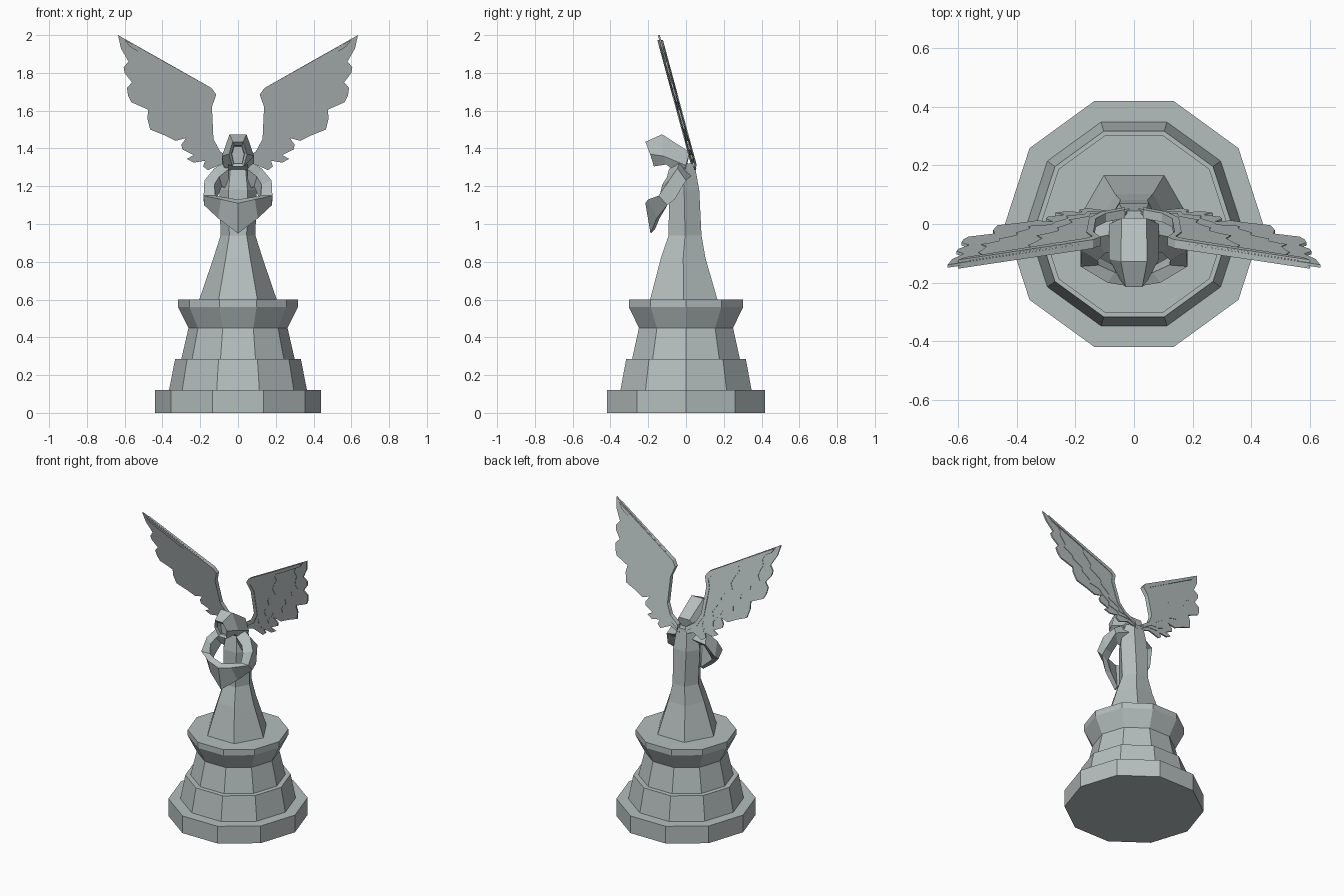
import bpy, bmesh, math

if "Cube" in bpy.data.objects:
    bpy.data.objects.remove(bpy.data.objects["Cube"])

stone = bpy.data.materials.new("grey_stone")
stone.diffuse_color = (0.46, 0.51, 0.51, 1)
stone.use_nodes = True
stone.node_tree.nodes["Principled BSDF"].inputs["Base Color"].default_value = stone.diffuse_color


def finish(name, bm, mirror=False):
    bmesh.ops.recalc_face_normals(bm, faces=bm.faces[:])
    me = bpy.data.meshes.new(name)
    bm.to_mesh(me)
    bm.free()
    me.materials.append(stone)
    ob = bpy.data.objects.new(name, me)
    bpy.context.collection.objects.link(ob)
    if mirror:
        ob.modifiers.new("mirror", 'MIRROR').use_axis[0] = True
    return ob


def loft(name, rings, cap_start=True, cap_end=True, mirror=False):
    """Skin a list of rings that all have the same number of points."""
    bm = bmesh.new()
    vs = [[bm.verts.new(p) for p in r] for r in rings]
    n = len(rings[0])
    for a, b in zip(vs, vs[1:]):
        for i in range(n):
            j = (i + 1) % n
            bm.faces.new((a[i], a[j], b[j], b[i]))
    if cap_start:
        bm.faces.new(vs[0])
    if cap_end:
        bm.faces.new(vs[-1])
    return finish(name, bm, mirror)


def ring(n, z, rx, ry, cy=0.0):
    return [(rx * math.cos(i * math.tau / n), cy + ry * math.sin(i * math.tau / n), z)
            for i in range(n)]


# ten-sided stepped pedestal
pedestal = [(0, .44), (.12, .44), (.12, .365), (.285, .333), (.285, .30),
            (.45, .262), (.56, .318), (.60, .318)]
loft("pedestal", [ring(10, z, r, r) for z, r in pedestal])

# six-sided robe: height, half width, half depth, centre y
robe = [(.60, .205, .178, -.012), (.82, .13, .118, -.015), (.94, .092, .087, -.005),
        (1.18, .10, .08, -.01), (1.32, .075, .055, -.01)]
loft("robe", [ring(6, z, rx, d / math.sin(math.pi / 3), cy) for z, rx, d, cy in robe])


# bowed hooded head: each ring is top, middle and bottom pairs
def hood_ring(*pairs):
    right = [(x, y, z) for x, y, z in pairs]
    return right + [(-x, y, z) for x, y, z in reversed(pairs)]


loft("hooded_head", [
    hood_ring((.042, .02, 1.38), (.085, 0, 1.31), (.06, -.01, 1.24)),
    hood_ring((.045, -.127, 1.475), (.085, -.12, 1.36), (.05, -.105, 1.315)),
    hood_ring((.028, -.215, 1.435), (.048, -.19, 1.37), (.03, -.17, 1.305)),
    hood_ring((.02, -.195, 1.415), (.034, -.175, 1.37), (.022, -.16, 1.32)),
    hood_ring((.02, -.15, 1.41), (.032, -.145, 1.37), (.022, -.145, 1.32)),
])

# sleeved arms meeting in front of the chest
loft("arms", [
    [(.05, -.03, 1.34), (.05, -.09, 1.29), (.05, -.05, 1.18), (.05, .03, 1.26)],
    [(.125, -.045, 1.295), (.10, -.10, 1.25), (.085, -.06, 1.20), (.15, .0, 1.23)],
    [(.178, -.09, 1.23), (.125, -.125, 1.21), (.115, -.085, 1.13), (.182, -.06, 1.13)],
    [(.182, -.145, 1.15), (.12, -.14, 1.15), (.125, -.11, 1.08), (.18, -.10, 1.10)],
    [(.09, -.20, 1.13), (.065, -.165, 1.14), (.07, -.14, 1.03), (.105, -.155, 1.03)],
    [(0, -.215, 1.11), (0, -.18, 1.13), (0, -.165, .97), (0, -.188, .95)],
], cap_end=False, mirror=True)


# wings: flat layers in a forward-leaning plane
def wing_layer(name, outline, half):
    bm = bmesh.new()
    sides = []
    for s in (-half, half):
        sides.append([bm.verts.new((x, .045 - (z - 1.3) * .27 + s, z)) for x, z in outline])
        bm.faces.new(sides[-1])
    n = len(outline)
    for i in range(n):
        j = (i + 1) % n
        bm.faces.new((sides[0][i], sides[0][j], sides[1][j], sides[1][i]))
    finish(name, bm, True)


def scallop(path, bulge):
    """Turn each path segment into a feather end bulging away from the root."""
    out = []
    for (x0, z0), (x1, z1) in zip(path, path[1:]):
        dx, dz = x1 - x0, z1 - z0
        out.append((x0, z0))
        for t, h in ((.35, .6), (.75, 1)):
            out.append((x0 + dx * t - dz * bulge * h, z0 + dz * t + dx * bulge * h))
    return out + [path[-1]]


lead = [(.03, 1.34), (.095, 1.385), (.13, 1.45), (.138, 1.62), (.115, 1.685), (.14, 1.72)]
tips = [(.635, 2.0), (.62, 1.93), (.58, 1.86), (.605, 1.83), (.60, 1.80), (.562, 1.75),
        (.588, 1.72), (.582, 1.68), (.565, 1.645), (.475, 1.605), (.48, 1.56), (.465, 1.50),
        (.39, 1.47), (.33, 1.44), (.275, 1.455), (.30, 1.42), (.295, 1.395), (.235, 1.365),
        (.27, 1.345), (.235, 1.325), (.175, 1.335), (.185, 1.305), (.16, 1.285),
        (.09, 1.315), (.015, 1.29)]
wing_layer("flight_feathers", lead + tips, .005)

middle = [(.56, 1.955), (.53, 1.85), (.52, 1.75), (.46, 1.68), (.40, 1.60), (.36, 1.52),
          (.27, 1.47), (.23, 1.39), (.16, 1.34), (.03, 1.295)]
wing_layer("middle_feathers", lead + scallop(middle, -.2)[::1], .008)

short = [(.40, 1.865), (.36, 1.77), (.33, 1.65), (.26, 1.55), (.22, 1.45),
         (.15, 1.37), (.03, 1.305)]
wing_layer("short_feathers", lead + scallop(short, -.2), .011)

# raised bar along the leading edge
bar = lead + [(.60, 1.975), (.575, 1.94), (.165, 1.70), (.142, 1.675), (.162, 1.62),
              (.153, 1.44), (.11, 1.365), (.03, 1.31)]
wing_layer("wing_bar", bar, .015)
